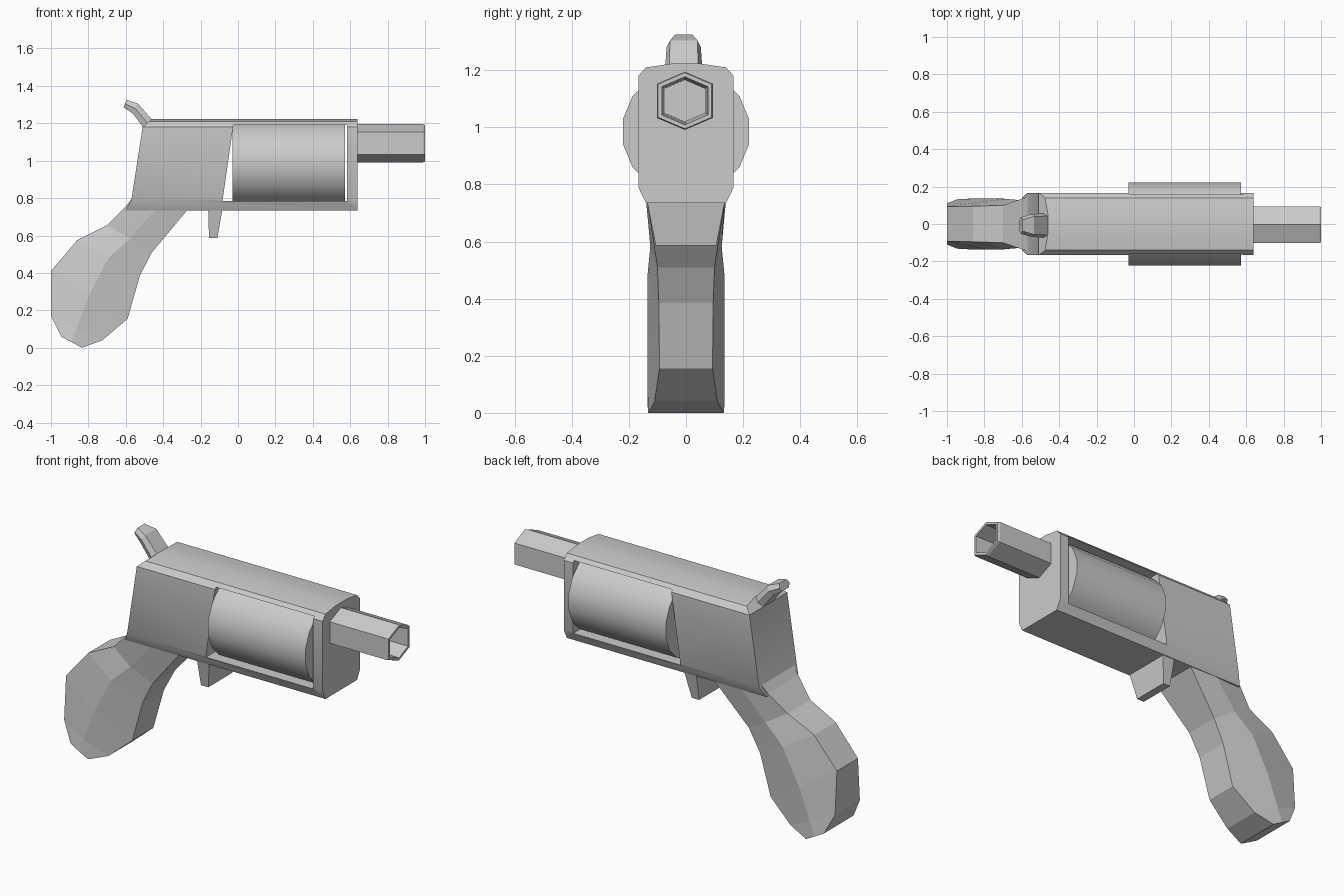
import bpy, bmesh, math

if "Cube" in bpy.data.objects:
    bpy.data.objects.remove(bpy.data.objects["Cube"])


def loft(name, rings, smooth=None):
    """Skin a list of equal-length point rings and cap both ends."""
    bm = bmesh.new()
    vs = [[bm.verts.new(p) for p in r] for r in rings]
    n = len(rings[0])
    for a, b in zip(vs, vs[1:]):
        for i in range(n):
            j = (i + 1) % n
            bm.faces.new((a[i], a[j], b[j], b[i]))
    bm.faces.new(vs[0][::-1])
    bm.faces.new(vs[-1])
    bmesh.ops.recalc_face_normals(bm, faces=bm.faces)
    me = bpy.data.meshes.new(name)
    bm.to_mesh(me)
    bm.free()
    ob = bpy.data.objects.new(name, me)
    bpy.context.collection.objects.link(ob)
    if smooth:
        bpy.ops.object.select_all(action='DESELECT')
        ob.select_set(True)
        bpy.context.view_layer.objects.active = ob
        bpy.ops.object.shade_smooth_by_angle(angle=math.radians(smooth))
    return ob


def level(z, x0, x1, w):
    """Horizontal rectangle at height z."""
    return [(x0, -w, z), (x1, -w, z), (x1, w, z), (x0, w, z)]


def section(p, q, edge, mid):
    """Six-sided section between two outline points (x, z)."""
    (px, pz), (qx, qz) = p, q
    mx, mz = (px + qx) / 2, (pz + qz) / 2
    return [(px, -edge, pz), (mx, -mid, mz), (qx, -edge, qz),
            (qx, edge, qz), (mx, mid, mz), (px, edge, pz)]


# Frame with chamfered edges and slanted back
frame = loft("frame", [
    level(0.735, -0.60, 0.64, 0.14), level(0.79, -0.57, 0.64, 0.167),
    level(1.18, -0.51, 0.64, 0.167), level(1.21, -0.475, 0.64, 0.14),
    level(1.223, -0.46, 0.64, 0.05)], smooth=30)

# Window through the frame
window = [(-0.025, 1.19), (0.583, 1.19), (0.583, 0.785), (-0.083, 0.785)]
cutter = loft("window_cutter", [[(x, y, z) for x, z in window] for y in (-0.4, 0.4)])
cutter.hide_render = True
cutter.hide_viewport = True
cut = frame.modifiers.new("window", 'BOOLEAN')
cut.object = cutter
cut.solver = 'EXACT'

# Sixteen-sided drum
loft("drum", [[(x, 0.225 * math.cos((i + 0.5) * math.pi / 8),
                0.985 + 0.225 * math.sin((i + 0.5) * math.pi / 8))
               for i in range(16)] for x in (-0.03, 0.573)], smooth=30)

# Hollow hexagonal barrel
hexagon = [(0, 0.102), (0.098, 0.06), (0.098, -0.06),
           (0, -0.102), (-0.098, -0.06), (-0.098, 0.06)]
stations = [(0.61, 1), (0.988, 1), (1.0, 0.96), (1.0, 0.82), (0.66, 0.72)]
loft("barrel", [[(x, y * s - 0.004, 1.093 + z * s) for y, z in hexagon]
                for x, s in stations])

# Wide tapered trigger
loft("trigger", [level(0.76, -0.16, -0.08, 0.14), level(0.587, -0.155, -0.11, 0.106)])

# Faceted curved grip
grip = [((-0.55, 0.82), (-0.25, 0.78), 0.15, 0.15),
        ((-0.60, 0.755), (-0.27, 0.737), 0.135, 0.14),
        ((-0.70, 0.655), (-0.46, 0.51), 0.10, 0.125),
        ((-0.86, 0.575), (-0.525, 0.385), 0.095, 0.135),
        ((-1.0, 0.41), (-0.59, 0.155), 0.093, 0.135),
        ((-1.0, 0.17), (-0.725, 0.04), 0.11, 0.135),
        ((-0.945, 0.06), (-0.835, 0.0), 0.132, 0.135)]
loft("grip", [section(*s) for s in grip])

# Hammer spur at the back
hammer = [((-0.44, 1.20), (-0.50, 1.16), 0.05, 0.065),
          ((-0.465, 1.225), (-0.515, 1.19), 0.05, 0.065),
          ((-0.535, 1.305), (-0.565, 1.255), 0.048, 0.06),
          ((-0.595, 1.325), (-0.612, 1.285), 0.03, 0.045)]
loft("hammer", [section(*s) for s in hammer]).location.y = -0.008
